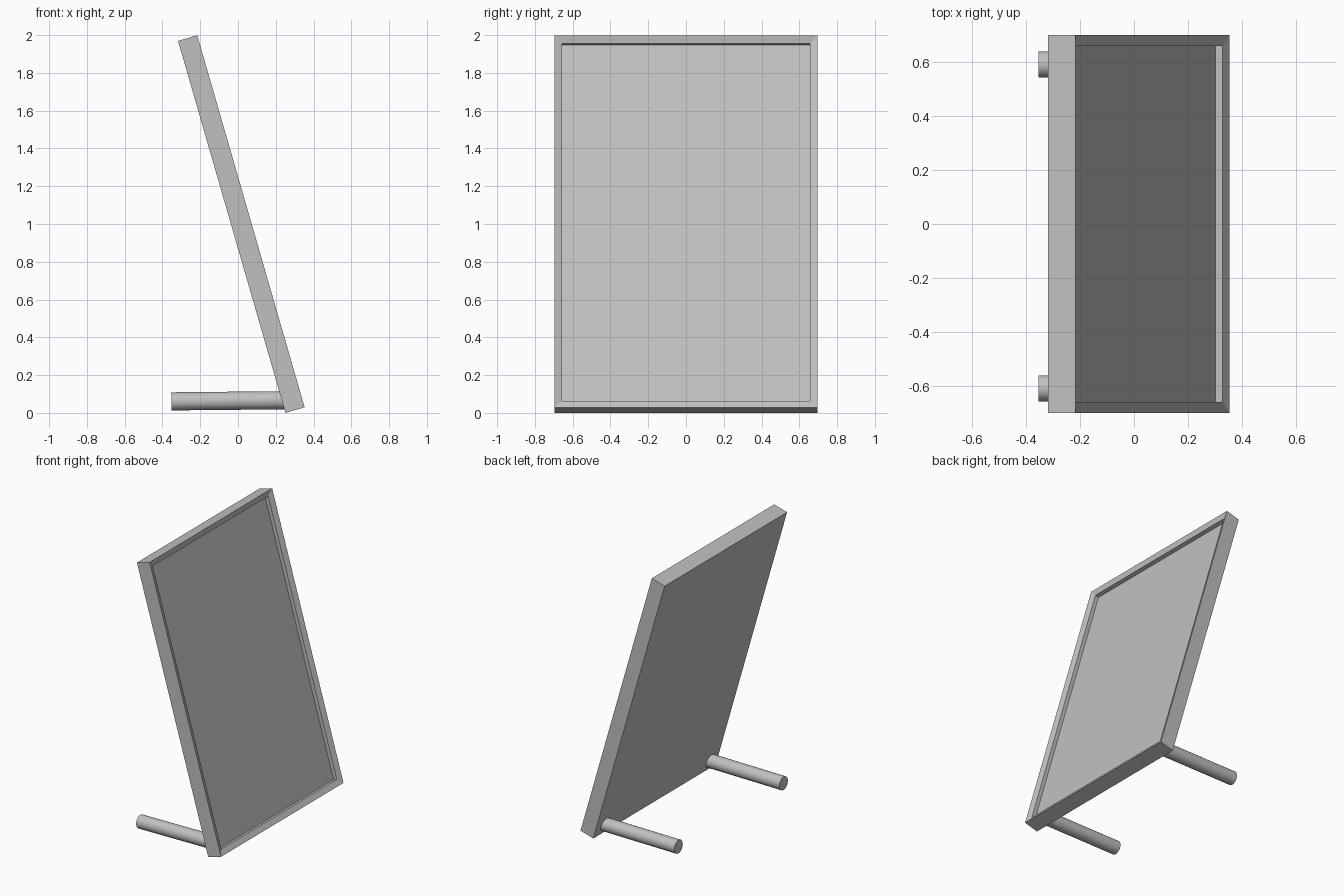
import bpy
import bmesh
from math import radians
from mathutils import Matrix, Vector

cube = bpy.data.objects.get("Cube")
if cube:
    bpy.data.objects.remove(cube, do_unlink=True)

LEAN = radians(16.1)
WIDTH, HEIGHT, THICK = 1.394, 2.05, 0.106

grey = bpy.data.materials.new("plain grey")
grey.use_nodes = True
colour = (0.53, 0.53, 0.53, 1)
grey.diffuse_color = colour
grey.node_tree.nodes["Principled BSDF"].inputs["Base Color"].default_value = colour


def add_object(name, bm):
    bmesh.ops.recalc_face_normals(bm, faces=bm.faces)
    mesh = bpy.data.meshes.new(name)
    bm.to_mesh(mesh)
    bm.free()
    mesh.materials.append(grey)
    obj = bpy.data.objects.new(name, mesh)
    bpy.context.collection.objects.link(obj)
    return obj


def ring(bm, x, inset):
    """Rectangle of vertices at depth x, drawn in from the outline."""
    y, low, high = WIDTH / 2 - inset, inset, HEIGHT - inset
    return [bm.verts.new((x, a, b))
            for a, b in ((-y, low), (y, low), (y, high), (-y, high))]


# Leaning panel: back, outer edge, inward-sloping rim, recess wall, recessed face
bm = bmesh.new()
rings = [ring(bm, x, inset) for x, inset in
         ((0, 0), (THICK, 0), (THICK - 0.015, 0.04), (THICK - 0.042, 0.04))]
for a, b in zip(rings, rings[1:]):
    for i in range(4):
        j = (i + 1) % 4
        bm.faces.new((a[i], a[j], b[j], b[i]))
bm.faces.new(rings[0])
bm.faces.new(rings[-1])
panel = add_object("framed_panel", bm)
panel.location = (0.251, 0, 0)
panel.rotation_euler.y = -LEAN

# Round legs running back from the foot of the panel
for name, y in (("left_leg", -0.607), ("right_leg", 0.589)):
    start, end = Vector((-0.353, y, 0.061)), Vector((0.26, y, 0.067))
    axis = end - start
    bm = bmesh.new()
    bmesh.ops.create_cone(bm, cap_ends=True, segments=32, radius1=0.048,
                          radius2=0.048, depth=axis.length)
    turn = axis.to_track_quat("Z", "Y").to_matrix().to_4x4()
    bm.transform(Matrix.Translation((start + end) / 2) @ turn)
    leg = add_object(name, bm)
    bpy.ops.object.select_all(action="DESELECT")
    leg.select_set(True)
    bpy.context.view_layer.objects.active = leg
    bpy.ops.object.shade_smooth_by_angle(angle=radians(30))
